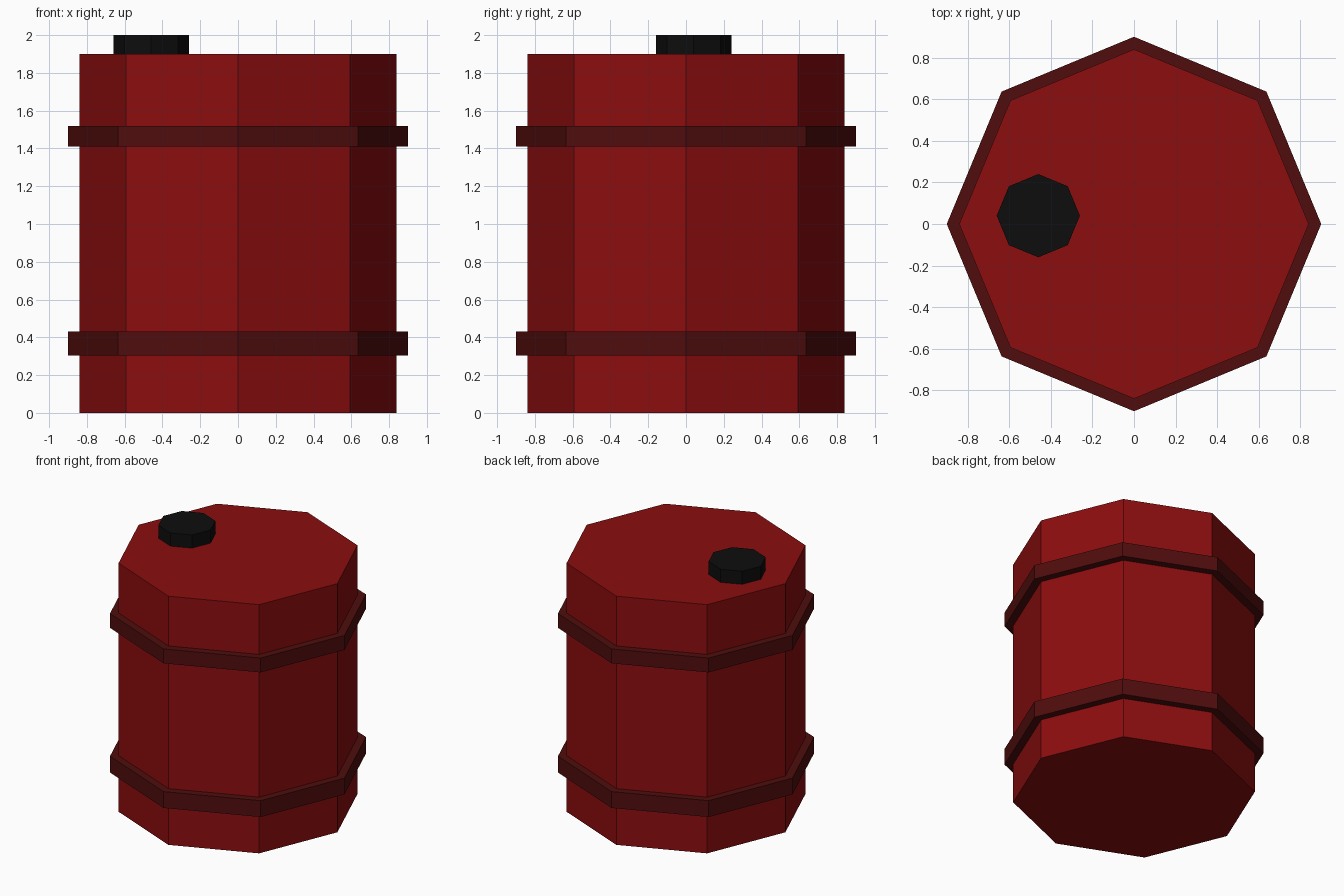
import bpy

cube = bpy.data.objects.get("Cube")
if cube:
    bpy.data.objects.remove(cube, do_unlink=True)


def make_material(name, rgb):
    mat = bpy.data.materials.new(name)
    mat.use_nodes = True
    color = (*rgb, 1.0)
    mat.diffuse_color = color
    mat.node_tree.nodes["Principled BSDF"].inputs["Base Color"].default_value = color
    return mat


def octagon(name, radius, bottom, top, mat, x=0.0, y=0.0):
    """Flat-shaded eight-sided drum with corners on the x and y axes."""
    bpy.ops.mesh.primitive_cylinder_add(
        vertices=8, radius=radius, depth=top - bottom,
        location=(x, y, (bottom + top) / 2))
    obj = bpy.context.object
    obj.name = name
    obj.data.materials.append(mat)
    return obj


red = make_material("barrel_red", (0.26, 0.004, 0.0045))
dark_red = make_material("band_dark_red", (0.08, 0.004, 0.004))
black = make_material("cap_black", (0.004, 0.004, 0.004))

# Barrel body
octagon("barrel_body", 0.84, 0.0, 1.9, red)

# Raised bands around the body
octagon("lower_band", 0.90, 0.305, 0.43, dark_red)
octagon("upper_band", 0.90, 1.41, 1.52, dark_red)

# Filler cap, off centre on the lid
octagon("filler_cap", 0.20, 1.89, 2.0, black, x=-0.46, y=0.04)
